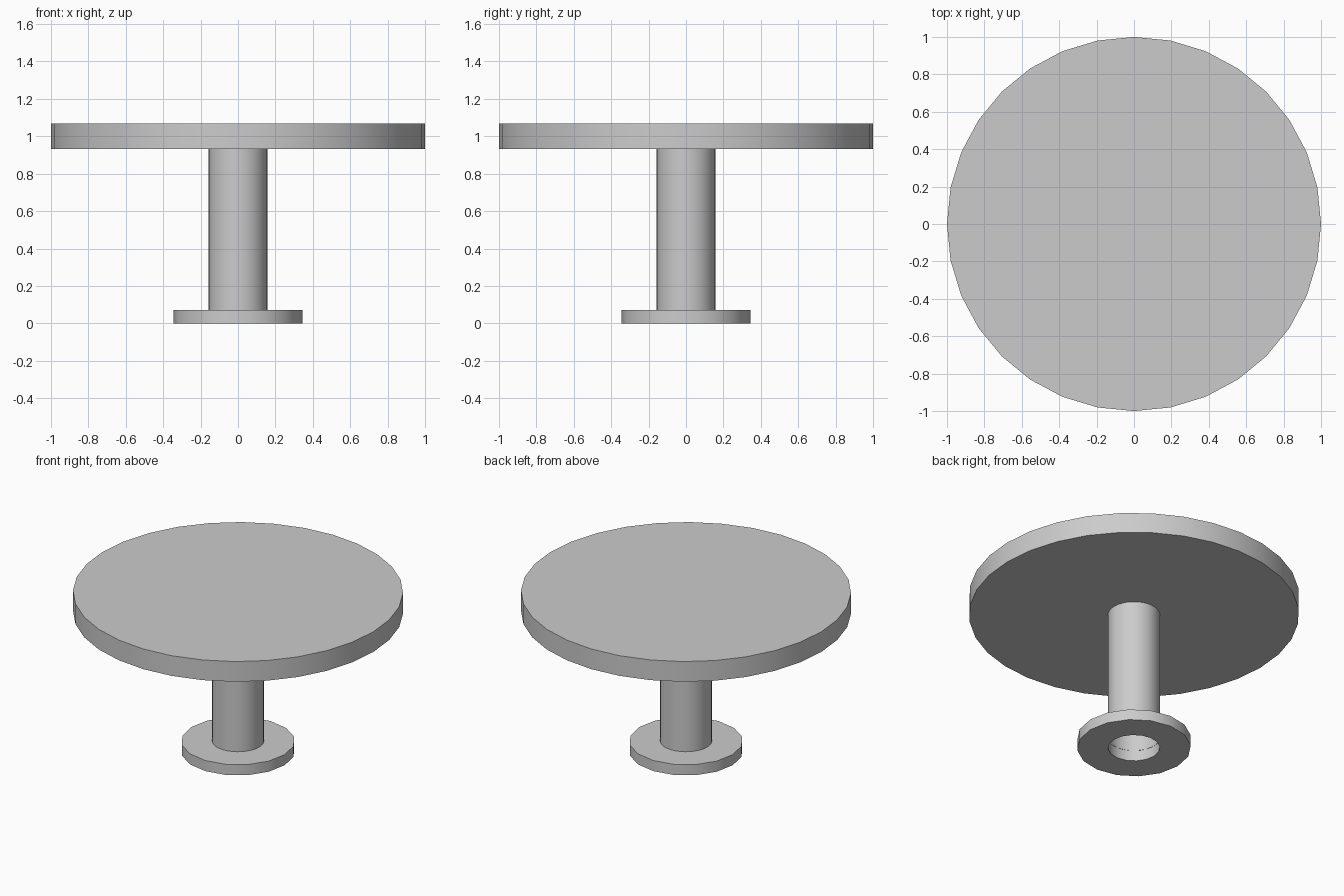
import bpy, math

if "Cube" in bpy.data.objects:
    bpy.data.objects.remove(bpy.data.objects["Cube"])

def lathe(name, profile, sides, closed):
    """Spin an (r, z) profile around z; r = 0 makes a pole."""
    verts, rings = [], []
    for r, z in profile:
        n = sides if r > 0 else 1
        rings.append(range(len(verts), len(verts) + n))
        verts += [(r * math.cos(2 * math.pi * i / sides),
                   r * math.sin(2 * math.pi * i / sides), z) for i in range(n)]
    faces = []
    pairs = list(zip(rings, rings[1:])) + ([(rings[-1], rings[0])] if closed else [])
    for a, b in pairs:
        if len(a) == 1:
            faces.append(list(reversed(b)))
        elif len(b) == 1:
            faces.append(list(a))
        else:
            for i in range(sides):
                j = (i + 1) % sides
                faces.append((a[i], a[j], b[j], b[i]))
    mesh = bpy.data.meshes.new(name)
    mesh.from_pydata(verts, [], faces)
    obj = bpy.data.objects.new(name, mesh)
    bpy.context.collection.objects.link(obj)
    bpy.context.view_layer.objects.active = obj
    obj.select_set(True)
    bpy.ops.object.shade_smooth_by_angle(angle=math.radians(30))
    obj.select_set(False)
    return obj

# Round table top
lathe("table_top", [(0, 0.932), (1, 0.932), (1, 1.067), (0, 1.067)], 32, False)
# Hollow column, open at the foot
lathe("column", [(0.157, 0), (0.157, 0.932)], 32, False)
# Ring-shaped foot around the column
lathe("base", [(0.157, 0), (0.345, 0), (0.345, 0.071), (0.157, 0.071)], 16, False)
